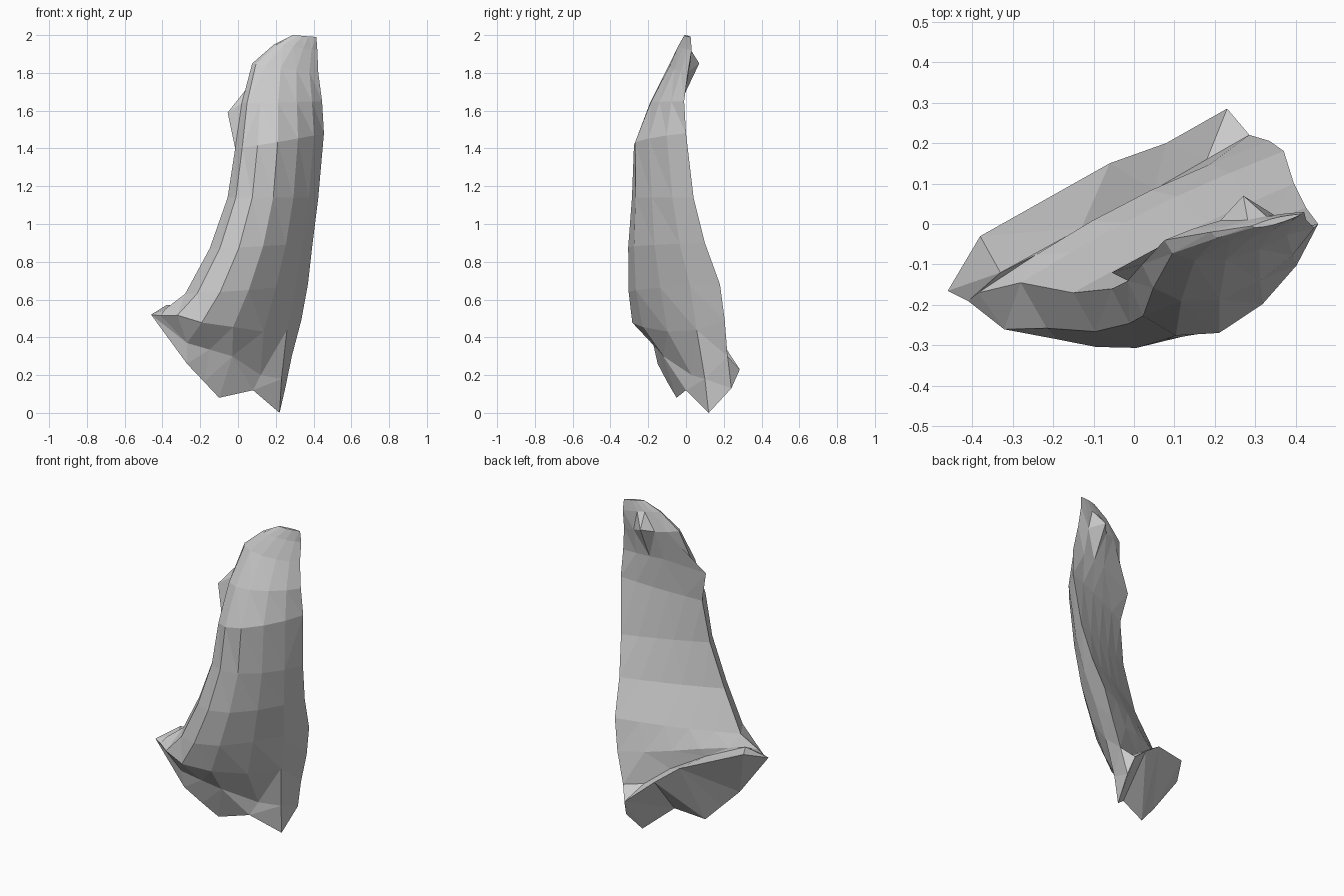
import bpy, bmesh, math
from mathutils import Vector

if "Cube" in bpy.data.objects:
    bpy.data.objects.remove(bpy.data.objects["Cube"])

# Lopsided front profile: (position across the width, share of full bulge)
FRONT = ((.05, .50), (.20, .87), (.42, 1.0), (.66, .80), (.86, .44))


def section(left, right, front, back):
    """D-shaped ring: left edge, 5 front points, right edge, 4 back points."""
    l, r = Vector(left), Vector(right)
    d = (r - l).normalized()
    out = Vector((d.y * .5, -d.x, 0)).normalized()
    ring = [l]
    for t, h in FRONT:
        ring.append(l.lerp(r, t) + out * front * h)
    ring.append(r)
    for i in range(1, 5):
        t = 1 - i / 5
        ring.append(l.lerp(r, t) - out * back * math.sin(math.pi * t))
    return ring


# Curved body, top to bottom: left edge, right edge, front and back bulge
rings = [section(*s) for s in (
    ((.29, -.005, 2.0), (.415, .025, 1.99), .01, .006),
    ((.19, -.02, 1.95), (.42, .03, 1.92), .035, .01),
    ((.075, -.04, 1.85), (.425, .01, 1.80), .07, .03),
    ((.02, -.10, 1.64), (.445, -.01, 1.65), .125, .02),
    ((-.015, -.14, 1.40), (.455, 0, 1.48), .19, .01),
    ((-.055, -.16, 1.14), (.425, .04, 1.14), .195, .01),
    ((-.15, -.17, .87), (.395, .10, .90), .225, .01),
    ((-.28, -.145, .63), (.37, .18, .68), .265, .02),
)]
# Back hump under the top, and a small torn barb on the left edge
rings[2][8] = Vector((.27, .07, 1.85))
rings[3][10] = Vector((-.055, -.12, 1.59))

# Lower swell of the body, dipping in the middle
swell = section((-.385, -.17, .55), (.335, .205, .49), .225, .03)
for i, dz in enumerate((0, -.03, -.06, -.07, -.08, -.06, 0, 0, .01, .02, .02)):
    swell[i].z += dz
rings.append(swell)

# Crease where the body tucks under, then the flared foot rim
rings.append([Vector(p) for p in (
    (-.41, -.19, .515), (-.27, -.175, .37), (-.15, -.15, .335), (-.03, -.12, .30),
    (.12, .03, .20), (.23, .10, .18), (.285, .22, .30),
    (.18, .16, .31), (.05, .085, .41), (-.13, -.01, .50), (-.33, -.12, .57))])
rings.append([Vector(p) for p in (
    (-.46, -.165, .52), (-.27, -.15, .26), (-.18, -.10, .165), (-.10, -.05, .08),
    (.08, 0, .12), (.22, .12, 0), (.25, .24, .13),
    (.23, .285, .23), (.08, .20, .36), (-.06, .15, .465), (-.38, -.03, .57))])

bm = bmesh.new()
vs = [[bm.verts.new(p) for p in ring] for ring in rings]
for a, b in zip(vs, vs[1:]):
    n = len(a)
    for i in range(n):
        j = (i + 1) % n
        bm.faces.new((a[i], b[i], b[j], a[j]))
bm.faces.new(vs[0])

# Underside of the foot, strung between front rim and back lip
f = vs[-1]
for t in ((0, 1, 10), (1, 9, 10), (1, 2, 9), (2, 3, 9), (3, 8, 9),
          (3, 4, 8), (4, 7, 8), (4, 5, 7), (5, 6, 7)):
    bm.faces.new([f[i] for i in t])

bmesh.ops.triangulate(bm, faces=bm.faces[:], quad_method='SHORT_EDGE')
bmesh.ops.recalc_face_normals(bm, faces=bm.faces[:])
mesh = bpy.data.meshes.new("curved_slab")
bm.to_mesh(mesh)
bm.free()
bpy.context.collection.objects.link(bpy.data.objects.new("curved_slab", mesh))
